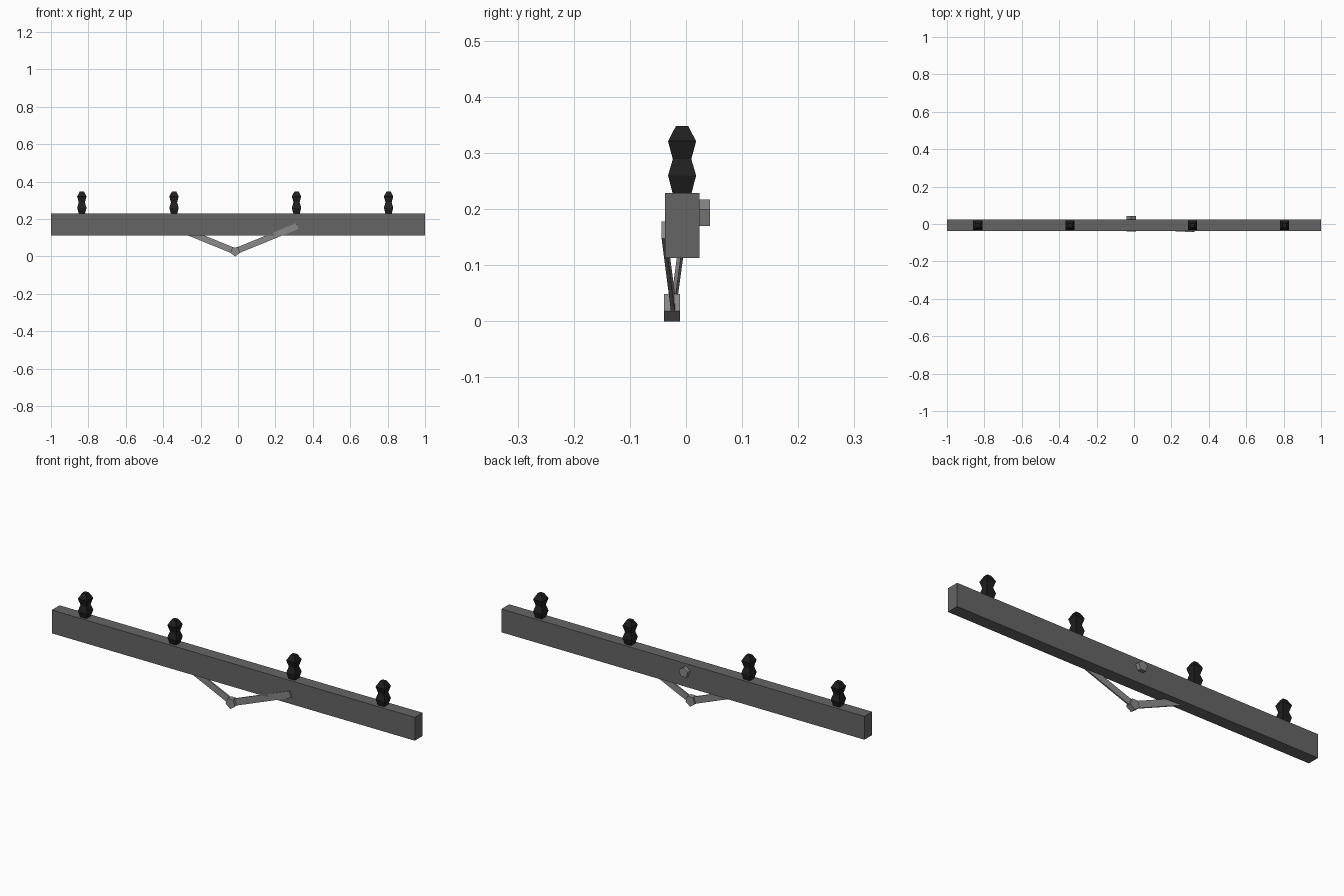
import bpy, bmesh, math
from mathutils import Vector, Matrix

if "Cube" in bpy.data.objects:
    bpy.data.objects.remove(bpy.data.objects["Cube"])


def material(name, value):
    m = bpy.data.materials.new(name)
    m.diffuse_color = (value, value, value, 1)
    m.use_nodes = True
    m.node_tree.nodes["Principled BSDF"].inputs["Base Color"].default_value = m.diffuse_color
    return m


BEAM = material("weathered grey", 0.13)
METAL = material("light metal", 0.25)
DARK = material("dark ceramic", 0.014)


def finish(name, bm, mat):
    bmesh.ops.recalc_face_normals(bm, faces=bm.faces)
    mesh = bpy.data.meshes.new(name)
    bm.to_mesh(mesh)
    bm.free()
    mesh.materials.append(mat)
    ob = bpy.data.objects.new(name, mesh)
    bpy.context.collection.objects.link(ob)


def box(name, size, matrix, mat):
    bm = bmesh.new()
    bmesh.ops.create_cube(bm, size=1, matrix=matrix @ Matrix.Diagonal((*size, 1)))
    finish(name, bm, mat)


def loft(name, rings, mat):
    """Skin a stack of equal-sided rings and cap both ends."""
    bm = bmesh.new()
    loops = [[bm.verts.new(p) for p in ring] for ring in rings]
    n = len(loops[0])
    for a, b in zip(loops, loops[1:]):
        for i in range(n):
            j = (i + 1) % n
            bm.faces.new((a[i], a[j], b[j], b[i]))
    bm.faces.new(loops[0])
    bm.faces.new(loops[-1])
    finish(name, bm, mat)


# Crossarm beam
box("crossarm_beam", (2, 0.061, 0.116), Matrix.Translation((0, -0.0065, 0.171)), BEAM)

# Four-sided insulators: (height, half width)
profile = [(0.225, 0.016), (0.26, 0.025), (0.289, 0.0165), (0.321, 0.025), (0.348, 0.011)]
for x in (-0.835, -0.342, 0.313, 0.805):
    rings = [[(x + sx * r, -0.007 + sy * r, z)
              for sx, sy in ((-1, -1), (1, -1), (1, 1), (-1, 1))] for z, r in profile]
    loft("insulator", rings, DARK)


# Five-sided bolts running along y
def bolt(name, z, y0, y1, start, r):
    angles = [math.radians(start + 72 * i) for i in range(5)]
    rings = [[(-0.015 + r * math.cos(a), y, z + r * math.sin(a)) for a in angles]
             for y in (y0, y1)]
    loft(name, rings, METAL)


bolt("brace_bolt", 0.027, -0.039, -0.011, -90, 0.027)
bolt("beam_bolt", 0.191, 0.0, 0.043, 90, 0.026)


# Flat brace straps from the lower bolt up to the beam
def strap(name, start, end):
    start, end = Vector(start), Vector(end)
    along = (end - start).normalized()
    across = along.cross(Vector((0, 1, 0))).normalized()
    thick = across.cross(along)
    m = Matrix((along, thick, across)).transposed().to_4x4()
    m.translation = (start + end) / 2
    box(name, ((end - start).length, 0.007, 0.033), m, METAL)


strap("brace_strap_right", (-0.015, -0.0225, 0.027), (0.318, -0.040, 0.163))
strap("brace_strap_left", (-0.015, -0.0225, 0.027), (-0.348, -0.004, 0.163))
